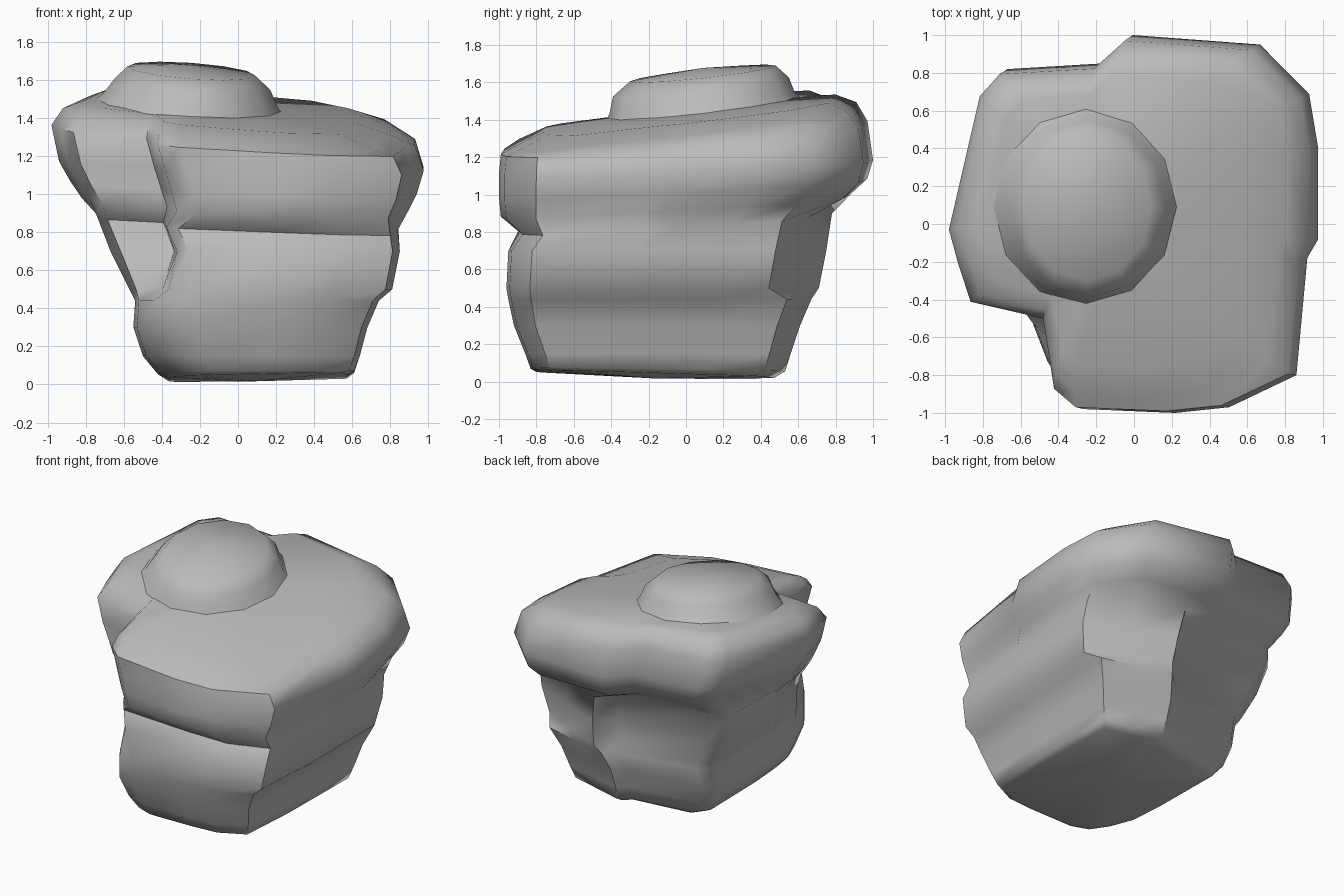
import bpy, bmesh, math

# Remove the default cube
default_cube = bpy.data.objects.get("Cube")
if default_cube:
    bpy.data.objects.remove(default_cube, do_unlink=True)

# One stone colour
stone = bpy.data.materials.new("stone_grey")
stone.use_nodes = True
grey = (0.5, 0.5, 0.5, 1.0)
stone.diffuse_color = grey
stone.node_tree.nodes["Principled BSDF"].inputs["Base Color"].default_value = grey


def tilt(x, y):
    """Lean of the rock strata: high at the back, low at the front left."""
    return 0.12 * y - 0.08 * x


def loft(name, layers, bottom_z, top_z, smooth_angle):
    """Skin a stack of outlines, each fitted to its own box, and close both ends.

    Each layer is (outline, height, lean, left edge, right edge, front edge, back edge).
    """
    bm = bmesh.new()
    rings = []
    for outline, z, lean, x_min, x_max, y_min, y_max in layers:
        ring = []
        for u, v in outline:
            x = x_min + (x_max - x_min) * (u + 1) / 2
            y = y_min + (y_max - y_min) * (v + 1) / 2
            ring.append(bm.verts.new((x, y, z + lean * tilt(x, y))))
        rings.append(ring)

    count = len(rings[0])
    for lower, upper in zip(rings, rings[1:]):
        for i in range(count):
            j = (i + 1) % count
            bm.faces.new((lower[i], lower[j], upper[j], upper[i]))

    # Close each end with a fan around its middle
    for ring, z, layer in ((rings[0], bottom_z, layers[0]), (rings[-1], top_z, layers[-1])):
        x = (layer[3] + layer[4]) / 2
        y = (layer[5] + layer[6]) / 2
        centre = bm.verts.new((x, y, z + layer[2] * tilt(x, y)))
        for i in range(count):
            bm.faces.new((ring[i], ring[(i + 1) % count], centre))

    bmesh.ops.recalc_face_normals(bm, faces=bm.faces)
    mesh = bpy.data.meshes.new(name)
    bm.to_mesh(mesh)
    bm.free()
    mesh.materials.append(stone)
    obj = bpy.data.objects.new(name, mesh)
    bpy.context.collection.objects.link(obj)

    bpy.ops.object.select_all(action="DESELECT")
    obj.select_set(True)
    bpy.context.view_layer.objects.active = obj
    bpy.ops.object.shade_smooth_by_angle(angle=math.radians(smooth_angle))
    return obj


# Outline of the overhanging upper slab, with a notch at the front right corner
slab = [
    (-.3, -.98), (.2, -1), (.5, -.97), (.87, -.8), (.93, -.18), (.99, -.08),
    (.99, .4), (.94, .69), (.67, .95), (-.03, 1), (-.2, .85), (-.72, .82),
    (-.83, .7), (-1, -.02), (-.95, -.2), (-.88, -.41), (-.48, -.5), (-.42, -.88),
]

# Outline of the waist: same notch, crisp back corners and a step in the back
waist = [
    (-.46, -1), (.2, -1), (.6, -.98), (.95, -.85), (1, -.2), (1, 0),
    (1, .35), (1, .68), (.6, .85), (.2, 1), (.06, .83), (-.85, .77),
    (-1, .68), (-1, .1), (-1, -.1), (-.93, -.37), (-.56, -.44), (-.54, -.9),
]

# Foot of the notch, where it grows shallower
sill = list(waist)
sill[-3:] = [(-.95, -.48), (-.75, -.63), (-.7, -.88)]

# Outline of the foot: the waist with the notch filled in
foot = list(waist)
foot[7:12] = [(1, .84), (.6, .92), (.2, 1), (.08, .92), (-.85, .82)]
foot[-3:] = [(-.97, -.5), (-.85, -.75), (-.7, -.93)]

# Main body, from the foot up to the sloping top
loft("rock_body", [
    (foot, .03, -.25, -.36, .57, -.8, .47),
    (foot, .06, -.1, -.42, .61, -.83, .53),
    (foot, .15, 0, -.5, .64, -.86, .56),
    (foot, .3, 0, -.55, .68, -.92, .61),
    (foot, .44, 0, -.54, .74, -.95, .67),
    (sill, .5, 0, -.57, .81, -.96, .71),
    (waist, .7, 0, -.67, .85, -.95, .75),
    (waist, .86, .5, -.74, .84, -.89, .78),
    (slab, .95, .5, -.82, .9, -.99, .88),
    (slab, 1.04, .4, -.88, .95, -1, .97),
    (slab, 1.15, .3, -.94, .985, -1, 1),
    (slab, 1.31, .7, -.98, .94, -.99, .97),
    (slab, 1.38, 1, -.92, .82, -.91, .91),
    (slab, 1.43, 1, -.8, .62, -.76, .8),
], .01, 1.45, 50)

# Raised cap on top, a rounded twelve-sided knob
knob = []
for step in range(12):
    turn = math.tau * step / 12
    knob.append((math.cos(turn), math.sin(turn)))

loft("rock_cap", [
    (knob, 1.4, 1, -.78, .26, -.44, .64),
    (knob, 1.46, 1, -.71, .21, -.41, .58),
    (knob, 1.55, .9, -.65, .17, -.39, .55),
    (knob, 1.62, .9, -.58, .09, -.3, .48),
], 1.4, 1.65, 50)
